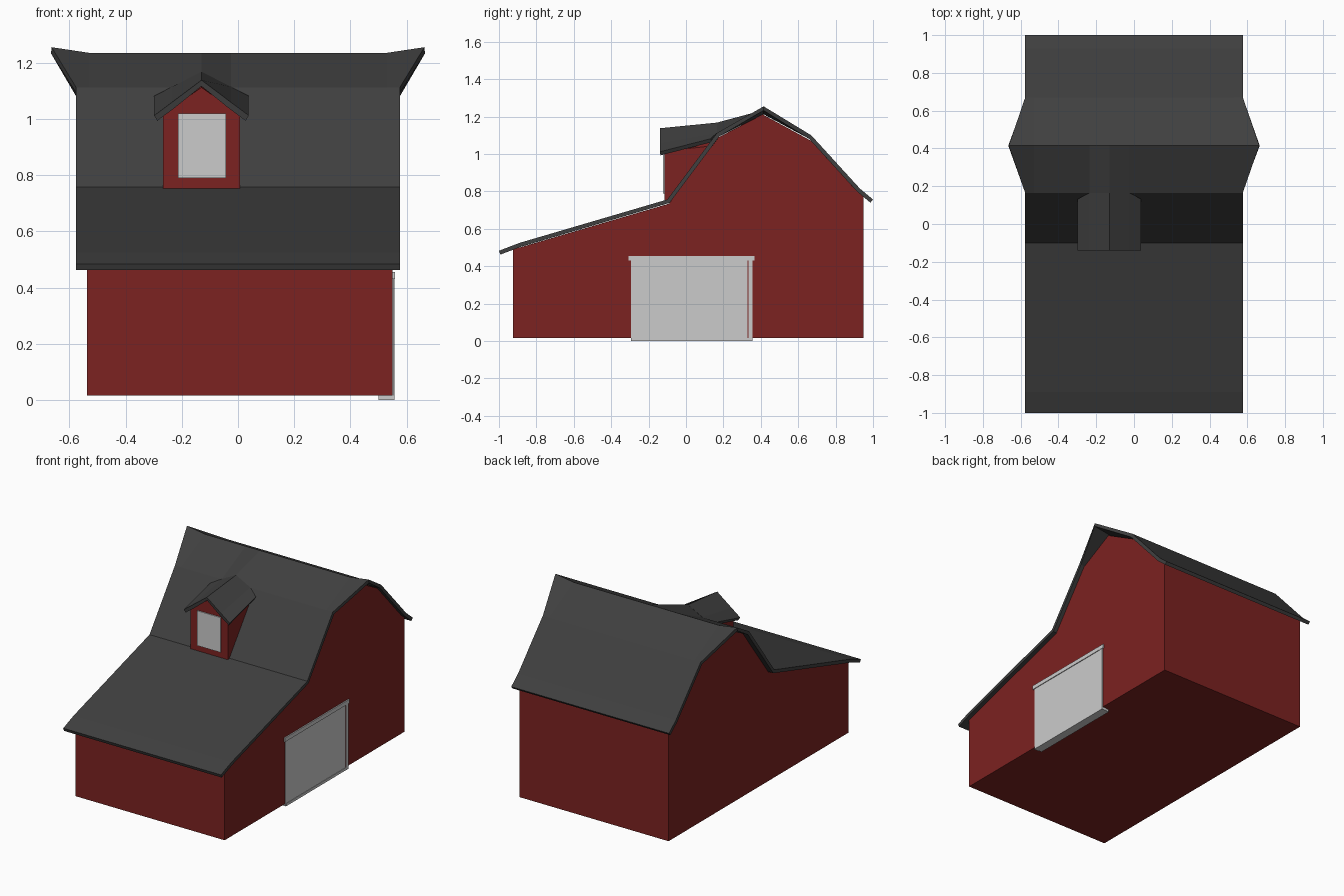
import bpy, bmesh

if "Cube" in bpy.data.objects:
    bpy.data.objects.remove(bpy.data.objects["Cube"])


def material(name, rgb):
    m = bpy.data.materials.new(name)
    m.diffuse_color = (*rgb, 1)
    m.use_nodes = True
    m.node_tree.nodes["Principled BSDF"].inputs["Base Color"].default_value = m.diffuse_color
    return m


RED = material("barn_red", (0.2, 0.016, 0.015))
DARK = material("roof_dark", (0.05, 0.05, 0.05))


def make(name, verts, faces, mat=None, fix=True):
    me = bpy.data.meshes.new(name)
    me.from_pydata(verts, [], faces)
    if fix:
        bm = bmesh.new()
        bm.from_mesh(me)
        bmesh.ops.recalc_face_normals(bm, faces=bm.faces)
        bm.to_mesh(me)
        bm.free()
    ob = bpy.data.objects.new(name, me)
    bpy.context.collection.objects.link(ob)
    if mat:
        me.materials.append(mat)
    return ob


def bridge(name, a, b, mat=None):
    """Closed solid between two matching outlines."""
    n = len(a)
    faces = [list(range(n)), list(range(n, 2 * n))]
    faces += [(i, (i + 1) % n, n + (i + 1) % n, n + i) for i in range(n)]
    return make(name, a + b, faces, mat)


def box(name, x, y, z, mat=None):
    a, b = [[(X, y[i], z[j]) for i, j in ((0, 0), (1, 0), (1, 1), (0, 1))] for X in x]
    return bridge(name, a, b, mat)


def sheet(name, rows, thick, mat):
    """Roof sheet: rows of points running +x, stacked +y, thickened downward."""
    n = len(rows[0])
    faces = [(r * n + c, r * n + c + 1, r * n + n + c + 1, r * n + n + c)
             for r in range(len(rows) - 1) for c in range(n - 1)]
    ob = make(name, [p for row in rows for p in row], faces, mat, fix=False)
    s = ob.modifiers.new("thickness", "SOLIDIFY")
    s.thickness = thick
    s.offset = -1
    return ob


# barn body
profile = [(-0.925, 0.016), (0.95, 0.016), (0.95, 0.785), (0.67, 1.07),
           (0.41, 1.212), (0.165, 1.085), (-0.09, 0.735), (-0.925, 0.49)]
bridge("barn_walls", [(-0.538, y, z) for y, z in profile],
       [(0.55, y, z) for y, z in profile], RED)

# main roof: y, z, half width, rise of gable tips, rise behind the dormer
DX = -0.13
rows = []
for y, z, hw, tip, hump in [(-1, 0.483, 0.576, 0, 0), (-0.89, 0.525, 0.576, 0, 0),
                            (-0.10, 0.757, 0.576, 0, 0), (0.165, 1.112, 0.576, 0, 0.056),
                            (0.415, 1.235, 0.663, 0.02, 0), (0.67, 1.1, 0.576, 0, 0),
                            (0.93, 0.815, 0.576, 0, 0), (1, 0.757, 0.576, 0, 0)]:
    rows.append([(-hw, y, z + tip), (-0.53, y, z), (DX - 0.105, y, z), (DX, y, z + hump),
                 (DX + 0.105, y, z), (0.53, y, z), (hw, y, z + tip)])
sheet("main_roof", rows, 0.022, DARK)

# dormer walls, rising slightly toward the back
outline = [(-0.137, 0.74), (0.137, 0.74), (0.137, 1.015), (0, 1.112), (-0.137, 1.015)]
bridge("dormer_walls", [(DX + x, -0.115, z) for x, z in outline],
       [(DX + x, 0.15, z + (0.03 if z > 0.8 else 0)) for x, z in outline], RED)
box("dormer_window", (-0.213, -0.043), (-0.122, -0.11), (0.79, 1.02))

# dormer roof, blending into the main roof
half_front = [(0.168, -0.14, 1.012), (0.105, -0.14, 1.059), (0, -0.14, 1.138)]
half_back = [(0.168, 0.132, 1.082), (0.105, 0.165, 1.114), (0, 0.165, 1.168)]
sheet("dormer_roof", [[(DX - x, y, z) for x, y, z in h] +
                      [(DX + x, y, z) for x, y, z in h[1::-1]]
                      for h in (half_front, half_back)], 0.022, DARK)

# sliding door with rail, posts and sill
box("door_panel", (0.52, 0.553), (-0.295, 0.328), (0.0, 0.44))
box("door_post", (0.52, 0.557), (0.333, 0.356), (0.0, 0.44))
box("door_rail", (0.54, 0.558), (-0.308, 0.366), (0.43, 0.456))
box("door_sill", (0.5, 0.556), (-0.29, 0.352), (0.0, 0.017))
